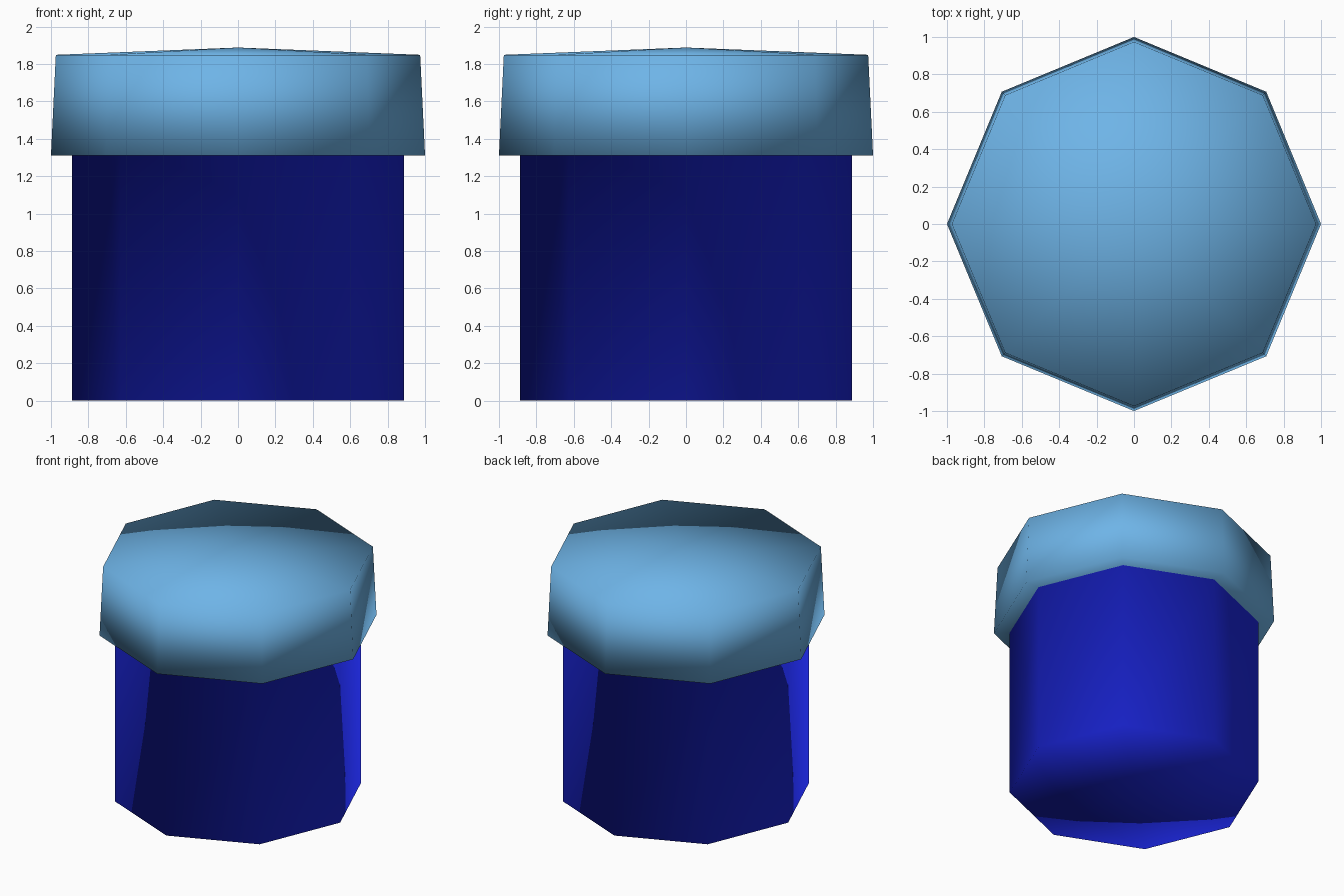
import bpy
import bmesh
from math import cos, sin, tau

SIDES = 8

cube = bpy.data.objects.get("Cube")
if cube:
    bpy.data.objects.remove(cube, do_unlink=True)


def make_material(name, rgb):
    mat = bpy.data.materials.new(name)
    mat.use_nodes = True
    color = (*rgb, 1.0)
    mat.diffuse_color = color
    mat.node_tree.nodes["Principled BSDF"].inputs["Base Color"].default_value = color
    return mat


def ring(bm, radius, z):
    return [bm.verts.new((radius * cos(tau * i / SIDES), radius * sin(tau * i / SIDES), z))
            for i in range(SIDES)]


def bridge(bm, lower, upper, material):
    for i in range(SIDES):
        j = (i + 1) % SIDES
        bm.faces.new((lower[i], lower[j], upper[j], upper[i])).material_index = material


def fan(bm, rim, z, material):
    center = bm.verts.new((0, 0, z))
    for i in range(SIDES):
        bm.faces.new((rim[i], rim[(i + 1) % SIDES], center)).material_index = material


BODY, LID = 0, 1
bm = bmesh.new()

# Body: straight octagonal column closed at the base
base = ring(bm, 0.887, 0.0)
neck = ring(bm, 0.887, 1.312)
fan(bm, base, 0.0, BODY)
bridge(bm, base, neck, BODY)

# Lid: overhanging underside, tapered wall and shallow pointed top
lid_bottom = ring(bm, 1.0, 1.312)
lid_top = ring(bm, 0.974, 1.849)
bridge(bm, neck, lid_bottom, LID)
bridge(bm, lid_bottom, lid_top, LID)
fan(bm, lid_top, 1.888, LID)

bmesh.ops.recalc_face_normals(bm, faces=bm.faces)
for face in bm.faces:
    face.smooth = True

mesh = bpy.data.meshes.new("lidded_canister")
bm.to_mesh(mesh)
bm.free()
mesh.materials.append(make_material("deep blue", (0.012, 0.021, 0.8)))
mesh.materials.append(make_material("sky blue", (0.156, 0.456, 0.8)))
canister = bpy.data.objects.new("lidded_canister", mesh)
bpy.context.collection.objects.link(canister)
